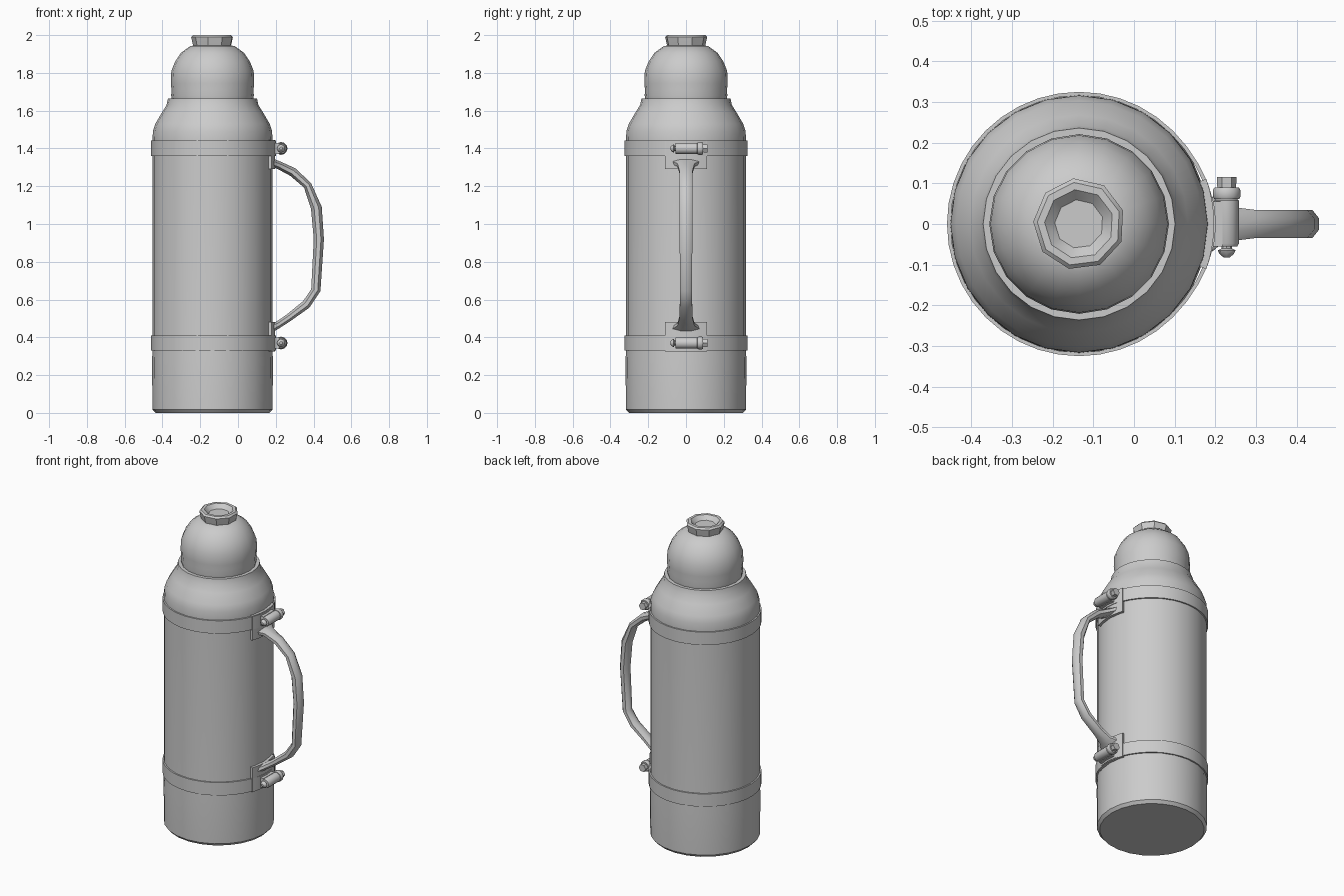
import bpy, bmesh, math
from mathutils import Vector

if "Cube" in bpy.data.objects:
    bpy.data.objects.remove(bpy.data.objects["Cube"])

CX = -0.135  # flask axis


def finish(name, bm, angle=35):
    bmesh.ops.recalc_face_normals(bm, faces=bm.faces[:])
    me = bpy.data.meshes.new(name)
    bm.to_mesh(me)
    bm.free()
    ob = bpy.data.objects.new(name, me)
    bpy.context.collection.objects.link(ob)
    bpy.ops.object.select_all(action='DESELECT')
    ob.select_set(True)
    bpy.context.view_layer.objects.active = ob
    bpy.ops.object.shade_smooth_by_angle(angle=math.radians(angle))
    return ob


def loft(name, rings, closed=False, angle=35):
    """Skin equal-length rings of points; cap the ends or join last to first."""
    bm = bmesh.new()
    vs = [[bm.verts.new(p) for p in ring] for ring in rings]
    n = len(vs[0])
    pairs = list(zip(vs, vs[1:]))
    if closed:
        pairs.append((vs[-1], vs[0]))
    else:
        bm.faces.new(vs[0])
        bm.faces.new(vs[-1])
    for a, b in pairs:
        for i in range(n):
            j = (i + 1) % n
            bm.faces.new((a[i], a[j], b[j], b[i]))
    return finish(name, bm, angle)


def lathe(name, profile, sides, angle=35, centre=(CX, 0, 0), axis='Z', turn=0):
    c = Vector(centre)
    rings = []
    for r, h in profile:
        ring = []
        for i in range(sides):
            a = 2 * math.pi * i / sides + turn
            u, v = r * math.cos(a), r * math.sin(a)
            ring.append(c + Vector((u, v, h) if axis == 'Z' else (u, h, v)))
        rings.append(ring)
    return loft(name, rings, angle=angle)


# Flask body with shoulder
lathe("body", [(0.302, 0), (0.318, 0.018), (0.32, 0.28), (0.317, 0.34),
               (0.317, 1.44), (0.316, 1.49), (0.303, 1.53), (0.268, 1.59),
               (0.243, 1.63), (0.236, 1.665), (0.2, 1.665)], 24)

# Domed cup lid and its knob with a shallow recess
lathe("cup_lid", [(0.213, 1.65), (0.219, 1.68), (0.217, 1.71), (0.221, 1.745),
                  (0.218, 1.81), (0.198, 1.86), (0.168, 1.905),
                  (0.118, 1.942), (0.09, 1.946)], 20, 50)
lathe("lid_knob", [(0.1, 1.935), (0.104, 1.95), (0.113, 1.99), (0.103, 2.0),
                   (0.085, 2.0), (0.06, 1.975)], 9, 30, turn=0.3)


# Curved bar of rectangular section hugging the body
def strip(name, r0, r1, z0, z1, half_angle=None, bulge=0.0):
    n = 40 if half_angle is None else 8
    rings = []
    for i in range(n + (half_angle is not None)):
        a = 2 * math.pi * i / n if half_angle is None else half_angle * (2 * i / n - 1)
        grow = bulge * max(0, math.cos(a)) ** 8
        rings.append([(CX + (r + grow) * math.cos(a), r * math.sin(a), z)
                      for r, z in ((r0, z0), (r1, z0), (r1, z1), (r0, z1))])
    return loft(name, rings, closed=half_angle is None)


# Clamp bands, handle feet and clamp screws, top and bottom
for tag, z, s in (("upper", 1.4, 1), ("lower", 0.37, -1)):
    strip(tag + "_band", 0.316, 0.325, z - 0.041, z + 0.041, bulge=0.012)
    lo, hi = sorted((z - s * 0.11, z + s * 0.045))
    strip(tag + "_handle_foot", 0.312, 0.332, lo, hi, 0.34)
    c = (0.228, 0, z)
    lathe(tag + "_screw_housing", [(0.026, -0.055), (0.03, -0.048),
                                   (0.03, 0.058), (0.026, 0.062)], 12, centre=c, axis='Y')
    lathe(tag + "_screw_washer", [(0.031, 0.062), (0.034, 0.068), (0.034, 0.083),
                                  (0.03, 0.09)], 12, centre=c, axis='Y')
    lathe(tag + "_screw_head", [(0.023, 0.085), (0.024, 0.115)], 6, centre=c, axis='Y')
    lathe(tag + "_screw_tip", [(0.013, -0.05), (0.013, -0.06), (0.022, -0.065),
                               (0.018, -0.073), (0.008, -0.082)], 8, centre=c, axis='Y')
    # Saddle under the screw
    bm = bmesh.new()
    bmesh.ops.create_cube(bm, size=1)
    for v in bm.verts:
        v.co = Vector((0.203 + v.co.x * 0.03, v.co.y * 0.11, z + v.co.z * 0.06))
    finish(tag + "_screw_saddle", bm)

# Bowed grip: x, z, half width, half thickness along its path
path = [(0.180, 1.325, 0.075, 0.022), (0.215, 1.312, 0.045, 0.021),
        (0.290, 1.275, 0.035, 0.024), (0.368, 1.205, 0.034, 0.022),
        (0.415, 1.085, 0.034, 0.029), (0.428, 0.920, 0.034, 0.027),
        (0.412, 0.650, 0.031, 0.025), (0.362, 0.575, 0.033, 0.024),
        (0.270, 0.505, 0.035, 0.020), (0.215, 0.468, 0.045, 0.019),
        (0.180, 0.450, 0.075, 0.022)]
rings = []
for i, (x, z, w, t) in enumerate(path):
    a, b = path[max(i - 1, 0)], path[min(i + 1, len(path) - 1)]
    d = Vector((b[0] - a[0], 0, b[1] - a[1])).normalized()
    n = Vector((-d.z, 0, d.x))
    ring = []
    for k in range(8):
        ang = math.pi * (k + 0.5) / 4
        ring.append(Vector((x, 0, z)) + n * t * math.cos(ang) * 1.08
                    + Vector((0, w * math.sin(ang) * 1.08, 0)))
    rings.append(ring)
loft("handle", rings, angle=50)
